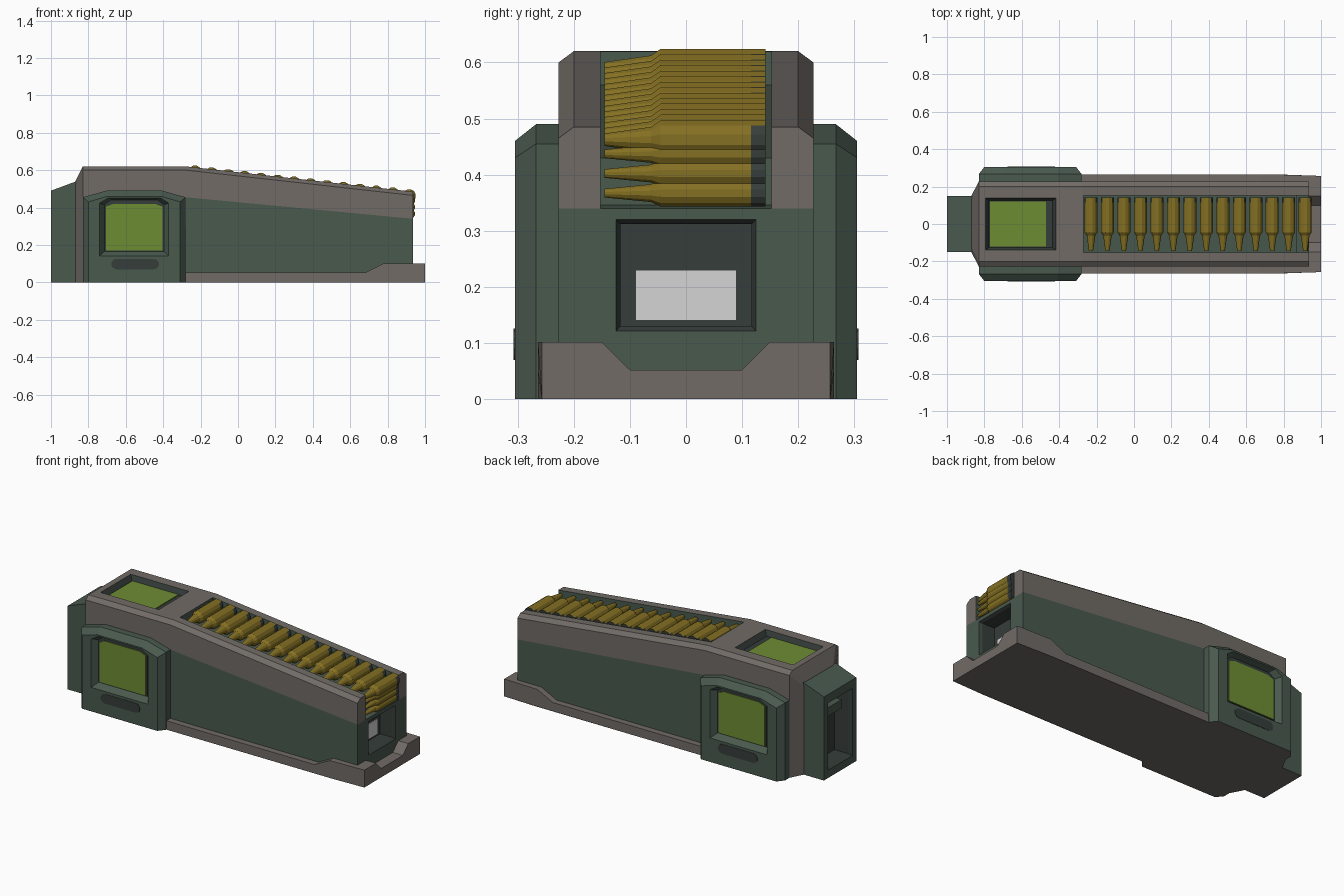
import bpy, bmesh, math

if "Cube" in bpy.data.objects:
    bpy.data.objects.remove(bpy.data.objects["Cube"])


def material(name, rgb):
    m = bpy.data.materials.new(name)
    m.diffuse_color = (*rgb, 1)
    m.use_nodes = True
    m.node_tree.nodes["Principled BSDF"].inputs["Base Color"].default_value = m.diffuse_color
    return m


GREEN = material("dull green", (0.066, 0.100, 0.076))
BROWN = material("warm grey", (0.165, 0.147, 0.133))
DARK = material("dark grey", (0.036, 0.047, 0.042))
BRASS = material("brass", (0.230, 0.160, 0.016))
LIME = material("screen green", (0.155, 0.265, 0.033))
PALE = material("pale grey", (0.66, 0.66, 0.66))


def loft(name, rings, *mats):
    """Closed solid through rings with equal point counts."""
    bm = bmesh.new()
    vs = [[bm.verts.new(p) for p in r] for r in rings]
    n = len(rings[0])
    for a, b in zip(vs, vs[1:]):
        for i in range(n):
            j = (i + 1) % n
            bm.faces.new((a[i], a[j], b[j], b[i]))
    bm.faces.new(vs[0])
    bm.faces.new(vs[-1])
    bmesh.ops.recalc_face_normals(bm, faces=bm.faces)
    me = bpy.data.meshes.new(name)
    bm.to_mesh(me)
    bm.free()
    for m in mats:
        me.materials.append(m)
    ob = bpy.data.objects.new(name, me)
    bpy.context.collection.objects.link(ob)
    return ob


def on_x(x, pts):
    return [(x, y, z) for y, z in pts]


def on_y(y, pts):
    return [(x, y, z) for x, z in pts]


def rect(a0, a1, b0, b1):
    return [(a0, b0), (a1, b0), (a1, b1), (a0, b1)]


def arch(x0, x1, z0, z1, z2, inset):
    """Window outline with clipped upper corners."""
    return [(x0, z0), (x1, z0), (x1, z1), (x1 - inset, z2), (x0 + inset, z2), (x0, z1)]


def cut(ob, cutter):
    """Subtract cutter, keeping its material on the new faces."""
    cutter.hide_render = True
    mod = ob.modifiers.new("cut", 'BOOLEAN')
    mod.operation = 'DIFFERENCE'
    mod.solver = 'EXACT'
    mod.material_mode = 'TRANSFER'
    mod.object = cutter
    bpy.context.view_layer.update()
    dg = bpy.context.evaluated_depsgraph_get()
    me = bpy.data.meshes.new_from_object(ob.evaluated_get(dg))
    ob.modifiers.clear()
    ob.data = me
    bpy.data.objects.remove(cutter)


def brown_underside(ob):
    ob.data.materials.append(BROWN)
    k = len(ob.data.materials) - 1
    for p in ob.data.polygons:
        if p.normal.z < -0.9 and p.center.z < 0.01:
            p.material_index = k


# Cover: chamfered cross-section, full height in front, upper band behind
def cover_ring(x, h, zb, zt):
    c = 0.027
    return on_x(x, [(-h, zb), (-h, zt - 0.02), (c - h, zt), (h - c, zt), (h, zt - 0.02), (h, zb)])


cover = loft("cover", [cover_ring(-0.87, 0.15, 0, 0.54), cover_ring(-0.83, 0.227, 0, 0.62),
                       cover_ring(-0.28, 0.227, 0, 0.62), cover_ring(-0.279, 0.227, 0.455, 0.62),
                       cover_ring(0.935, 0.227, 0.34, 0.485)], BROWN)
channel = [(-0.27, 0.7), (-0.27, 0.56), (0.87, 0.43), (0.87, 0.33), (1.0, 0.33), (1.0, 0.7)]
cut(cover, loft("channel_cutter", [on_y(-0.152, channel), on_y(0.152, channel)], GREEN))


# Top window: sloped frame and screen
def flat(z, x0, x1, h):
    return [(x, y, z) for x, y in rect(x0, x1, -h, h)]


cut(cover, loft("top_window_cutter", [flat(0.64, -0.806, -0.404, 0.15),
                                      flat(0.59, -0.775, -0.435, 0.125)], DARK))
loft("top_screen", [flat(0.588, -0.77, -0.47, 0.12), flat(0.595, -0.77, -0.47, 0.12)], LIME)

# Lower body with the end opening
body = loft("lower_body", [on_x(-0.3, rect(-0.227, 0.227, 0.02, 0.457)),
                           on_x(0.935, rect(-0.227, 0.227, 0.02, 0.34))], GREEN)
cut(body, loft("opening_cutter", [on_x(0.945, rect(-0.13, 0.13, 0.115, 0.325)),
                                  on_x(0.92, rect(-0.117, 0.117, 0.13, 0.312)),
                                  on_x(0.84, rect(-0.117, 0.117, 0.13, 0.312))], DARK))
loft("opening_plate", [on_x(x, rect(-0.09, 0.09, 0.14, 0.23)) for x in (0.838, 0.845)], PALE)

# Base tray with a stepped, notched end
tray = [(-0.28, 0), (0.8, 0), (1, 0), (1, 0.102), (0.78, 0.102), (0.68, 0.052), (-0.28, 0.052)]
base = loft("base_tray", [[(x, s * (0.257 if x > 0.9 else 0.264), z) for x, z in tray]
                          for s in (-1, 1)], BROWN)
notch = [(-0.1, 0.052), (0.1, 0.052), (0.16, 0.112), (-0.16, 0.112)]
cut(base, loft("notch_cutter", [on_x(0.75, notch), on_x(1.1, notch)], BROWN))

# Hollow neck at the far end
neck = loft("neck", [on_x(-1, rect(-0.15, 0.15, 0, 0.49)),
                     on_x(-0.865, rect(-0.15, 0.15, 0, 0.54))], GREEN)
cut(neck, loft("neck_cutter", [on_x(-1.01, rect(-0.117, 0.117, 0.04, 0.445)),
                               on_x(-0.98, rect(-0.105, 0.105, 0.055, 0.43)),
                               on_x(-0.89, rect(-0.105, 0.105, 0.055, 0.43))], DARK))
brown_underside(neck)
loft("neck_block", [on_x(-0.96, rect(-0.07, 0.07, 0.33, 0.38)),
                    on_x(-0.88, rect(-0.07, 0.07, 0.33, 0.38))], GREEN)

# Side pods with arched windows and slots
for s, side in ((-1, "front"), (1, "back")):
    outer = arch(-0.83, -0.28, 0, 0.455, 0.49, 0.125)
    inner = arch(-0.80, -0.31, 0, 0.43, 0.46, 0.10)
    pod = loft(side + "_pod", [on_y(s * 0.2, outer), on_y(s * 0.267, outer),
                               on_y(s * 0.305, inner)], GREEN)
    cut(pod, loft("pod_cutter", [on_y(s * 0.31, arch(-0.743, -0.367, 0.137, 0.425, 0.453, 0.045)),
                                 on_y(s * 0.27, arch(-0.715, -0.395, 0.165, 0.415, 0.44, 0.035))],
                  GREEN))
    brown_underside(pod)
    surround = arch(-0.714, -0.396, 0.166, 0.414, 0.439, 0.035)
    loft(side + "_screen_surround", [on_y(s * y, surround) for y in (0.268, 0.273)], DARK)
    screen = arch(-0.705, -0.405, 0.17, 0.405, 0.42, 0.04)
    loft(side + "_screen", [on_y(s * y, screen) for y in (0.271, 0.277)], LIME)
    slot = [(-0.55 + 0.1 * (1 if i < 6 else -1) + 0.028 * math.sin(math.pi * (i if i < 6 else i - 1) / 5),
             0.098 - 0.028 * math.cos(math.pi * (i if i < 6 else i - 1) / 5)) for i in range(12)]
    loft(side + "_slot", [on_y(s * y, slot) for y in (0.302, 0.307)], DARK)


# Cartridge belt: runs along the slope, then down the end
def cartridge(name, x, z, r):
    steps = [(0.142, 1), (0.116, 1), (-0.045, 1), (-0.062, 0.66), (-0.145, 0.32)]
    n = 12
    rings = [[(x + r * k * math.cos(math.tau * (i + 0.5) / n), y,
               z + r * k * math.sin(math.tau * (i + 0.5) / n)) for i in range(n)] for y, k in steps]
    ob = loft(name, rings, BRASS, DARK)
    for p in ob.data.polygons:
        if p.center.y > 0.116 and p.normal.z < 0.7:
            p.material_index = 1


for i in range(14):
    x = -0.23 + 0.0881 * i
    top = 0.62 - 0.135 * (x + 0.28) / 1.215
    cartridge("belt_cartridge_%d" % (i + 1), x, top - 0.025, 0.036)
for i, z in enumerate((0.437, 0.402, 0.367)):
    cartridge("hanging_cartridge_%d" % (i + 1), 0.922, z, 0.025)
